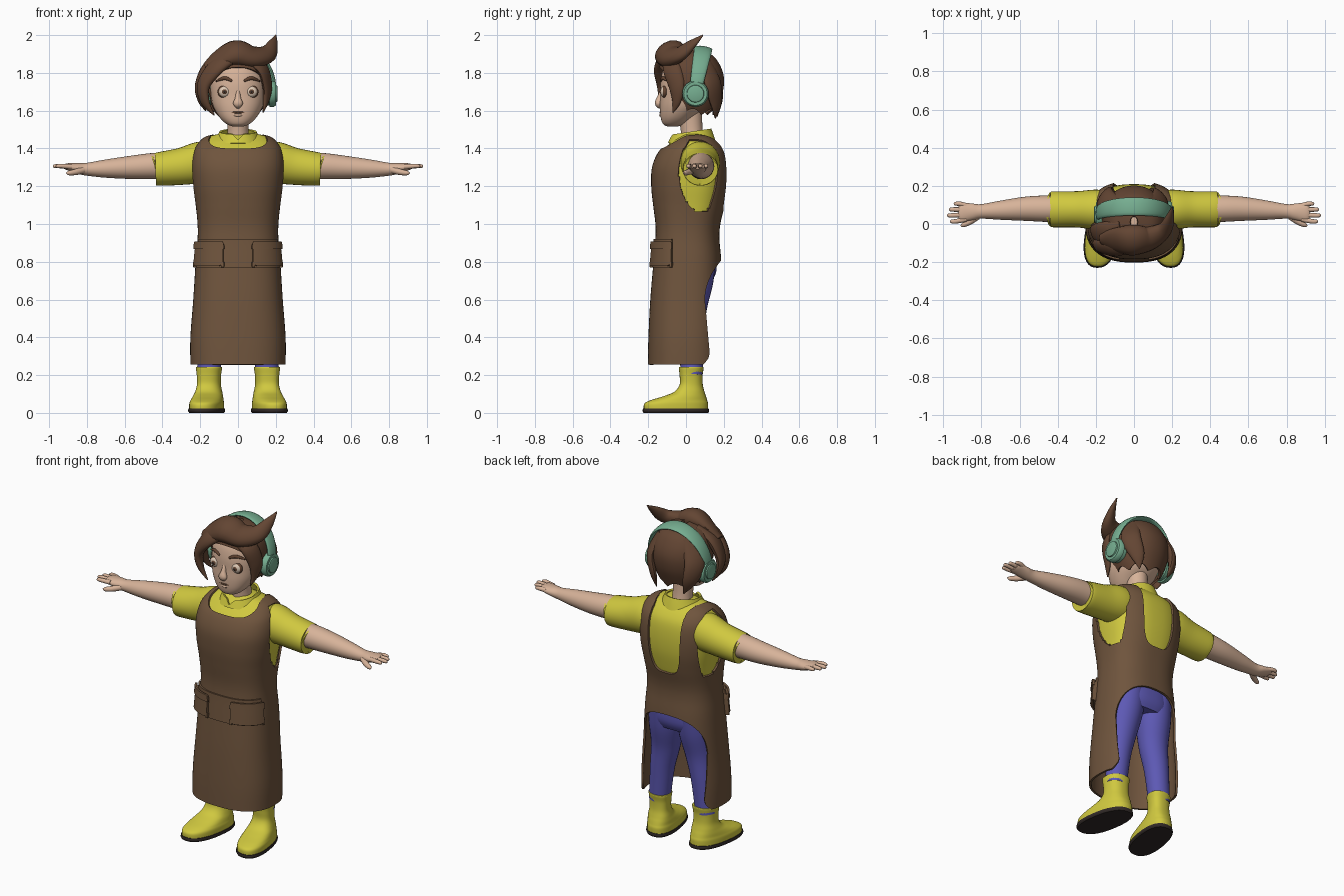
import bpy, bmesh, math
from mathutils import Vector

if "Cube" in bpy.data.objects:
    bpy.data.objects.remove(bpy.data.objects["Cube"])


def material(name, *rgb):
    m = bpy.data.materials.new(name)
    m.use_nodes = True
    m.diffuse_color = (*rgb, 1)
    m.node_tree.nodes["Principled BSDF"].inputs["Base Color"].default_value = (*rgb, 1)
    return m


APRON = material("apron brown", .16, .09, .047)
HAIR = material("hair brown", .125, .06, .033)
YELLOW = material("yellow cloth", .63, .58, .05)
BLUE = material("blue denim", .11, .10, .46)
SKIN = material("skin", .68, .45, .32)
GREEN = material("mint green", .18, .42, .28)
DARK = material("dark sole", .03, .022, .02)
EYE = material("eye ivory", .72, .58, .46)


def smooth_rows(rows, n):
    """Catmull-Rom interpolation of tuples."""
    out = []
    for i in range(len(rows) - 1):
        p = [rows[max(0, min(len(rows) - 1, i + k))] for k in (-1, 0, 1, 2)]
        for s in range(n):
            t = s / n
            out.append(tuple(b + .5 * t * (c - a + t * (2*a - 5*b + 4*c - d + t * (3*(b - c) + d - a)))
                             for a, b, c, d in zip(*p)))
    return out + [rows[-1]]


def skin_rings(rings, caps=True):
    bm = bmesh.new()
    vs = [[bm.verts.new(c) for c in r] for r in rings]
    n = len(vs[0])
    for lo, hi in zip(vs, vs[1:]):
        for j in range(n):
            k = (j + 1) % n
            bm.faces.new((lo[j], lo[k], hi[k], hi[j]))
    if caps:
        bm.faces.new(vs[0][::-1])
        bm.faces.new(vs[-1])
        bmesh.ops.recalc_face_normals(bm, faces=bm.faces)
    return bm


def finish(name, bm, mat, mirror=False):
    for f in bm.faces:
        f.smooth = True
    for e in bm.edges:
        if len(e.link_faces) == 2 and e.calc_face_angle(0) > .7:
            e.smooth = False
    me = bpy.data.meshes.new(name)
    bm.to_mesh(me)
    bm.free()
    me.materials.append(mat)
    ob = bpy.data.objects.new(name, me)
    bpy.context.collection.objects.link(ob)
    if mirror:
        ob.modifiers.new("mirror", "MIRROR").use_mirror_merge = False
    return ob


def loft(rows, seg=64, sub=6, p=2.5, grow=0, caps=True, cx=0, shear=0):
    """Stack of rounded outlines; each row is height, half width, front y, back y."""
    rings = []
    for z, w, yf, yb in smooth_rows(rows, sub):
        ring = []
        for j in range(seg):
            c, s = math.cos(2*math.pi*j/seg), math.sin(2*math.pi*j/seg)
            y = (yf + yb)/2 + ((yb - yf)/2 + grow) * math.copysign(abs(s)**(2/p), s)
            ring.append((cx + shear*y + (w + grow) * math.copysign(abs(c)**(2/p), c), y, z))
        rings.append(ring)
    return skin_rings(rings, caps)


def tube(name, rows, mat, up=(0, 0, 1), centre=None, seg=16, sub=6, mirror=False):
    """Sweep along a path; each row is x, y, z, side radius, up radius."""
    rows = smooth_rows(rows, sub)
    pts = [Vector(r[:3]) for r in rows]
    rings = []
    for i, r in enumerate(rows):
        t = (pts[min(i + 1, len(pts) - 1)] - pts[max(i - 1, 0)]).normalized()
        u = pts[i] - Vector(centre) if centre else Vector(up)
        s = t.cross(u).normalized()
        u = s.cross(t)
        rings.append([pts[i] + s*r[3]*math.cos(2*math.pi*j/seg) + u*r[4]*math.sin(2*math.pi*j/seg)
                      for j in range(seg)])
    return finish(name, skin_rings(rings), mat, mirror)


def trim(bm, keep):
    """Cut the surface cleanly along keep = 0 and drop the negative side."""
    val = lambda v: keep(*v)
    new = set()
    for e in list(bm.edges):
        a, b = e.verts
        fa, fb = val(a.co), val(b.co)
        if fa * fb < 0:
            new.add(bmesh.utils.edge_split(e, a, fa / (fa - fb))[1])
    for f in list(bm.faces):
        hit = [v for v in f.verts if v in new]
        if len(hit) == 2:
            bmesh.utils.face_split(f, hit[0], hit[1])
    bmesh.ops.delete(bm, geom=[f for f in bm.faces if val(f.calc_center_median()) < 0], context="FACES")
    return bm


def shell(name, rows, mat, keep, grow=0, thick=.012, mirror=False, **kw):
    bm = trim(loft(rows, seg=112, grow=grow, caps=False, **kw), keep)
    bmesh.ops.solidify(bm, geom=bm.faces[:], thickness=thick)
    return finish(name, bm, mat, mirror)


def ball(name, loc, size, mat, mirror=True):
    bm = bmesh.new()
    bmesh.ops.create_uvsphere(bm, u_segments=24, v_segments=14, radius=1)
    for v in bm.verts:
        v.co = Vector(a + b*c for a, b, c in zip(loc, size, v.co))
    finish(name, bm, mat, mirror)


# Torso and apron share one outline
BODY = [(.255, .25, -.20, .19), (.4, .25, -.197, .19), (.6, .235, -.187, .19), (.8, .222, -.17, .185),
        (.92, .212, -.16, .175), (1.0, .212, -.16, .18), (1.1, .222, -.172, .203), (1.2, .237, -.182, .22),
        (1.3, .245, -.178, .222), (1.38, .235, -.145, .21), (1.43, .21, -.095, .18), (1.462, .17, -.05, .14),
        (1.478, .11, -.03, .10)]


def apron_area(x, y, z):
    a = abs(x)
    edge = .10 + (.08 * ((z - .6)/.2)**2 if z > .6 else .09 * (.6 - z))
    if z < .32:
        edge -= 10 * (.32 - z)**2
    skirt = max(z - .81, edge - y)
    t = max(0, min(1, (y + .05)/.2))
    neck = (a/(.16 - .05*t))**4 + (max(0, 1.5 - z)/(.1 + .33*t))**4 - 1
    arm = max(.195 - a, ((y - .08)/.118)**2 + ((z - 1.27)/.205)**2 - 1)
    return min(skirt, neck, arm)


finish("shirt_body", loft([r for r in BODY if r[0] > .85], grow=-.014), YELLOW)
shell("apron", BODY, APRON, apron_area, grow=.002)
shell("apron_waist_band", BODY, APRON, lambda x, y, z: min(z - .77, .92 - z, -.075 - y), grow=.012)
shell("apron_pockets", BODY, APRON, lambda x, y, z: min(z - .778, .9 - z, -.08 - y, abs(x) - .08),
      grow=.026, thick=.02)
shell("pocket_flaps", BODY, APRON, lambda x, y, z: min(z - .868, .908 - z, -.076 - y, abs(x) - .076),
      grow=.032, thick=.012)
shell("shirt_collar", [(1.43, .13, -.095, .16), (1.475, .105, -.075, .145), (1.515, .088, -.055, .13)], YELLOW,
      lambda x, y, z: (min(1.485 + .15*y, 1.445 + abs(x)) if y < 0 else 1.485 + .15*y) - z, p=2)
tube("shirt_sleeves", [(.12, .07, 1.335, .10, .10), (.2, .075, 1.325, .105, .11), (.3, .077, 1.305, .095, .098),
                       (.425, .077, 1.29, .094, .088), (.432, .077, 1.29, .086, .08)],
     YELLOW, seg=32, mirror=True)

# Trousers
finish("trouser_hips", loft([(.7, .17, -.1, .14), (.76, .19, -.13, .162), (.9, .19, -.13, .16)]), BLUE)
tube("trouser_legs", [(.095, .045, .84, .10, .118), (.1, .045, .7, .10, .1), (.115, .03, .55, .085, .08),
                      (.138, .03, .4, .07, .068), (.157, .03, .2, .061, .058)],
     BLUE, up=(0, 1, 0), seg=28, mirror=True)

# Boots
FOOT = dict(cx=.158, shear=-.15, p=2.4, seg=36)
finish("boot_soles", loft([(0, .086, -.225, .118), (.01, .092, -.23, .122), (.022, .09, -.228, .12)], **FOOT),
       DARK, True)
finish("boots", loft([(.02, .086, -.224, .117), (.05, .086, -.22, .117), (.068, .082, -.185, .112),
                      (.088, .077, -.12, .106), (.112, .07, -.062, .098), (.15, .062, -.034, .089),
                      (.2, .063, -.034, .088), (.24, .068, -.038, .094), (.243, .06, -.03, .086)], **FOOT),
       YELLOW, True)

# Arms and hands
tube("arms", [(.28, .08, 1.305, .07, .07), (.43, .08, 1.307, .07, .07), (.56, .08, 1.3, .064, .062),
              (.7, .072, 1.293, .05, .048), (.8, .066, 1.29, .038, .034), (.85, .064, 1.295, .044, .028),
              (.9, .062, 1.303, .048, .019), (.92, .062, 1.304, .035, .012)], SKIN, seg=28, mirror=True)
for name, y0, y1, tip in (("index", .024, .014, .965), ("middle", .049, .045, .98),
                          ("ring", .074, .076, .97), ("little", .097, .106, .945)):
    tube(name + "_fingers", [(.88, y0, 1.303, .013, .013), (tip - .03, y1, 1.307, .012, .012),
                             (tip - .006, y1, 1.306, .009, .009), (tip, y1, 1.306, .002, .002)],
         SKIN, seg=10, mirror=True)
tube("thumbs", [(.82, .04, 1.285, .018, .018), (.86, .012, 1.275, .016, .016), (.895, -.005, 1.27, .012, .012),
                (.91, -.008, 1.27, .002, .002)], SKIN, seg=12, mirror=True)

# Head and face
tube("neck", [(0, .04, 1.4, .062, .062), (0, .03, 1.5, .056, .058), (0, .02, 1.6, .06, .065)],
     SKIN, up=(0, 1, 0), seg=28)
finish("head", loft([(1.517, .03, -.10, -.04), (1.53, .062, -.122, -.005), (1.565, .098, -.134, .04),
                     (1.62, .13, -.138, .1), (1.68, .143, -.136, .13), (1.75, .145, -.135, .15),
                     (1.82, .13, -.12, .15), (1.88, .09, -.08, .12), (1.9, .03, -.02, .05)], p=2.2), SKIN)
tube("nose", [(0, -.12, 1.715, .01, .012), (0, -.137, 1.67, .015, .016), (0, -.146, 1.637, .026, .018),
              (0, -.134, 1.615, .01, .008)], SKIN, up=(0, 1, 0))
tube("mouth", [(-.05, -.124, 1.594, .004, .004), (0, -.137, 1.59, .004, .005), (.05, -.124, 1.594, .004, .004)], HAIR)
tube("lower_lip", [(-.03, -.128, 1.578, .004, .004), (0, -.135, 1.576, .007, .007), (.03, -.128, 1.578, .004, .004)],
     SKIN)
tube("eyebrows", [(.032, -.132, 1.757, .006, .006), (.07, -.122, 1.772, .008, .01), (.116, -.092, 1.756, .006, .004)],
     HAIR, mirror=True)
for name, y, r, depth, mat in (("eye_rims", -.112, .036, .018, HAIR), ("eyeballs", -.115, .031, .021, EYE),
                               ("irises", -.125, .018, .0135, HAIR), ("pupils", -.13, .009, .0105, DARK)):
    ball(name, (.072, y, 1.7), (r, depth, r * .95), mat)


# Hair
def hair_area(x, y, z):
    hem = 1.575 + .035 * abs(math.sin(4 * math.atan2(y, x) + .5))
    front = -.02 if z < 1.72 else -.02 - 1.1 * (z - 1.72)
    return min(z - hem, y - front)


shell("hair_cap", [(1.55, .09, -.03, .14), (1.62, .135, -.09, .168), (1.7, .162, -.13, .195), (1.78, .167, -.145, .2),
                   (1.85, .15, -.135, .175), (1.9, .105, -.1, .13), (1.925, .02, -.02, .04)],
      HAIR, hair_area, p=2.1)
LOCKS = {
    "hair_quiff": [(-.17, -.08, 1.83, .03, .02), (-.1, -.085, 1.875, .07, .035), (-.01, -.085, 1.905, .085, .062),
                   (.08, -.075, 1.885, .07, .05), (.155, -.03, 1.9, .05, .035), (.185, .03, 1.95, .03, .02),
                   (.2, .09, 2.0, .003, .003)],
    "hair_fringe": [(-.02, -.11, 1.89, .04, .025), (-.11, -.125, 1.835, .055, .03), (-.18, -.115, 1.74, .045, .028),
                    (-.175, -.115, 1.65, .03, .02), (-.125, -.115, 1.575, .003, .003)],
    "hair_right_wing": [(-.06, -.03, 1.9, .05, .02), (-.15, -.05, 1.83, .065, .03), (-.2, -.05, 1.73, .05, .025),
                        (-.195, -.03, 1.65, .03, .015), (-.17, -.01, 1.6, .003, .003)],
    "hair_left_side": [(.06, -.09, 1.875, .04, .02), (.13, -.075, 1.82, .05, .022), (.155, -.05, 1.73, .045, .02),
                       (.148, -.05, 1.65, .025, .014), (.132, -.07, 1.59, .003, .003)],
    "hair_back_left": [(.1, .1, 1.87, .04, .015), (.14, .14, 1.75, .055, .02), (.11, .16, 1.64, .04, .018),
                       (.09, .155, 1.56, .003, .003)],
    "hair_back_right": [(-.09, .1, 1.88, .04, .015), (-.15, .13, 1.76, .06, .025), (-.14, .16, 1.66, .045, .02),
                        (-.1, .165, 1.57, .003, .003)],
}
for name, rows in LOCKS.items():
    tube(name, rows, HAIR, centre=(0, .02, 1.72))

# Headphones
band = []
for i in range(17):
    c, s = math.cos(math.pi*i/16), math.sin(math.pi*i/16)
    band.append((.19*c, .052 + .04*s, 1.72 + .21*s, .034 + .014*s, .012))
tube("headphone_band", band, GREEN, centre=(0, .06, 1.72), sub=3)
tube("headphone_cups", [(x, .05, 1.69, r, r) for x, r in
                        ((.135, .05), (.145, .062), (.165, .062), (.168, .07), (.19, .07), (.2, .062),
                         (.2, .046), (.207, .044), (.21, .036))], GREEN, seg=36, sub=1, mirror=True)
